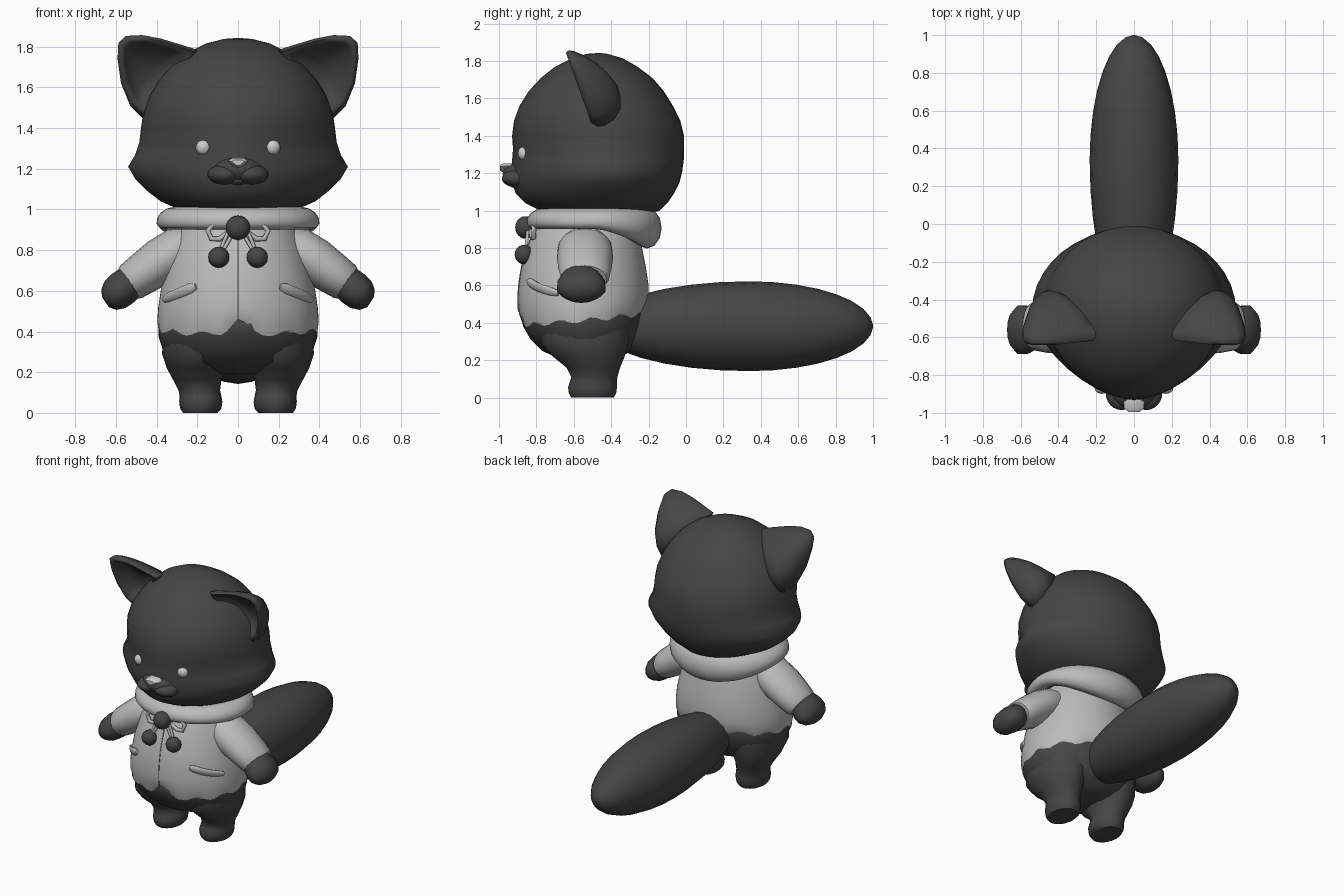
import bpy, bmesh, math
from mathutils import Vector

def material(name, v):
    m = bpy.data.materials.new(name)
    m.diffuse_color = (v, v, v, 1)
    return m

FUR = material("dark fur", 0.06)
CLOTH = material("light cloth", 0.5)
PALE = material("pale face detail", 0.6)
SEAM = material("seam grey", 0.2)
TAU = 2 * math.pi

def loft(name, rings, mat, closed=False, angle=50):
    """Skin a list of equal rings; ends are capped unless the loft is closed."""
    bm = bmesh.new()
    rows = [[bm.verts.new(p) for p in r] for r in rings]
    n = len(rows[0])
    pairs = list(zip(rows, rows[1:])) + ([(rows[-1], rows[0])] if closed else [])
    for a, b in pairs:
        for i in range(n):
            j = (i + 1) % n
            bm.faces.new((a[i], a[j], b[j], b[i]))
    if not closed:
        bm.faces.new(rows[0][::-1])
        bm.faces.new(rows[-1])
    bmesh.ops.recalc_face_normals(bm, faces=bm.faces)
    me = bpy.data.meshes.new(name)
    bm.to_mesh(me)
    bm.free()
    me.materials.append(mat)
    ob = bpy.data.objects.new(name, me)
    bpy.context.collection.objects.link(ob)
    bpy.ops.object.select_all(action='DESELECT')
    ob.select_set(True)
    bpy.context.view_layer.objects.active = ob
    bpy.ops.object.shade_smooth_by_angle(angle=math.radians(angle))
    return ob

def ball(name, c, r, mat, seg=20, rows=12, back=None):
    """Ellipsoid along y; 'back' gives a different radius toward -y."""
    rings = []
    for k in range(rows + 1):
        t = math.pi * min(max(k / rows, 0.01), 0.99)
        ry = back if back and t < math.pi / 2 else r[1]
        rings.append([(c[0] + r[0] * math.sin(t) * math.cos(TAU * i / seg),
                       c[1] - ry * math.cos(t),
                       c[2] + r[2] * math.sin(t) * math.sin(TAU * i / seg)) for i in range(seg)])
    return loft(name, rings, mat, angle=80)

def tube(name, pts, ra, rb, mat, seg=10):
    """Tube in the front plane; ra lies across the path, rb is depth (numbers or lists)."""
    pts = [Vector(p) for p in pts]
    rings = []
    for k, p in enumerate(pts):
        d = (pts[min(k + 1, len(pts) - 1)] - pts[max(k - 1, 0)]).normalized()
        side = Vector((0, 1, 0)).cross(d).normalized()
        deep = d.cross(side)
        a = ra[k] if isinstance(ra, list) else ra
        b = rb[k] if isinstance(rb, list) else rb
        rings.append([p + side * a * math.cos(TAU * i / seg) + deep * b * math.sin(TAU * i / seg)
                      for i in range(seg)])
    return loft(name, rings, mat)

def sample(prof, z):
    """Interpolate a profile of (z, half width, front y, back y, front exponent)."""
    for a, b in zip(prof, prof[1:]):
        if z <= b[0]:
            t = max(0, (z - a[0]) / (b[0] - a[0]))
            return [u + (v - u) * t for u, v in zip(a, b)]
    return list(prof[-1])

def section(row, ymid, seg):
    z, w, yf, yb, p = row
    out = []
    for i in range(seg):
        s, c = math.sin(TAU * i / seg), math.cos(TAU * i / seg)   # i = 0 faces front
        e = p if c > 0 else 2
        x = w * math.copysign(abs(s) ** (2 / e), s)
        y = ymid + ((yf - ymid) if c > 0 else (yb - ymid)) * abs(c) ** (2 / e)
        out.append(Vector((x, y, z)))
    return out

def front_y(prof, ymid, x, z):
    _, w, yf, _, p = sample(prof, z)
    return ymid + (yf - ymid) * max(0, 1 - (abs(x) / w) ** p) ** (1 / p)

# Head with pointed cheeks
HEAD = [(0.97, 0.20, -0.68, -0.25, 2), (1.00, 0.29, -0.78, -0.14, 1.9), (1.04, 0.38, -0.86, -0.10, 1.8),
        (1.09, 0.445, -0.91, -0.065, 1.7), (1.15, 0.505, -0.93, -0.035, 1.65), (1.21, 0.54, -0.935, -0.02, 1.6),
        (1.27, 0.505, -0.93, -0.012, 1.65), (1.33, 0.485, -0.925, -0.01, 1.7), (1.40, 0.477, -0.93, -0.01, 1.8),
        (1.48, 0.465, -0.92, -0.03, 1.9), (1.56, 0.435, -0.89, -0.07, 2), (1.64, 0.385, -0.84, -0.12, 2),
        (1.71, 0.325, -0.775, -0.18, 2), (1.77, 0.25, -0.70, -0.26, 2), (1.815, 0.16, -0.61, -0.34, 2),
        (1.838, 0.07, -0.53, -0.42, 2), (1.842, 0.02, -0.48, -0.45, 2)]
loft("head", [section(r, -0.46, 40) for r in HEAD], FUR, angle=80)

# Muzzle, nose
ball("muzzle", (0, -0.87, 1.195), (0.125, 0.11, 0.07), FUR)
for s in (-1, 1):
    ball("muzzle_lobe", (s * 0.065, -0.895, 1.172), (0.085, 0.09, 0.05), FUR)
ball("chin", (0, -0.88, 1.145), (0.06, 0.07, 0.03), FUR)
NOSE = [(-0.052, 1.238), (-0.03, 1.252), (0.03, 1.252), (0.052, 1.238), (0.02, 1.212), (0, 1.203), (-0.02, 1.212)]
loft("nose", [[(x * f, y, 1.232 + (z - 1.232) * f) for x, z in NOSE]
              for f, y in ((1, -0.93), (1, -0.975), (0.6, -0.995))], PALE)

# Ears: cupped front, rounded back
EAR = [(0.47, 1.45), (0.53, 1.51), (0.575, 1.62), (0.592, 1.74), (0.588, 1.82), (0.55, 1.853),
       (0.47, 1.857), (0.38, 1.84), (0.28, 1.81), (0.20, 1.785), (0.26, 1.66), (0.36, 1.52)]
for s in (-1, 1):
    rings = []
    # (scale, depth behind the tilted ear plane)
    for f, d in ((0.15, 0.10), (0.5, 0.085), (0.74, 0.03), (0.82, 0.005), (0.92, 0.0),
                 (1.0, 0.03), (0.97, 0.07), (0.84, 0.13), (0.6, 0.185), (0.3, 0.21), (0.08, 0.215)):
        ring = []
        for x, z in EAR:
            px, pz = 0.43 + (x - 0.43) * f, 1.69 + (z - 1.69) * f
            thin = 1 - 0.35 * max(0, (pz - 1.66) / 0.2)
            ring.append((s * px, -0.50 - 0.36 * (pz - 1.45) + d * thin, pz))
        rings.append(ring)
    loft("ear", rings, FUR, angle=80)

# Eyes
for s in (-1, 1):
    y = front_y(HEAD, -0.46, 0.17, 1.305)
    ball("eye", (s * 0.17, y + 0.01, 1.305), (0.038, 0.03, 0.037), PALE)

# Jacket with a scalloped hem that rises to a notch at the front and toward the back
COAT = [(0.38, 0.392, -0.875, -0.225, 2.1), (0.45, 0.397, -0.895, -0.21, 2.1), (0.52, 0.392, -0.90, -0.20, 2.1),
        (0.60, 0.380, -0.895, -0.20, 2.1), (0.70, 0.358, -0.88, -0.215, 2.1), (0.80, 0.33, -0.85, -0.235, 2),
        (0.88, 0.295, -0.82, -0.25, 2), (0.96, 0.25, -0.78, -0.28, 2)]
rings = [section(r, -0.54, 64) for r in COAT]
for i, p in enumerate(rings[0]):
    p.z = 0.385 + 0.055 * (p.y + 0.88) / 0.66 + 0.012 * math.sin(i * TAU / 5.3)
    if p.y < -0.6:
        p.z += 0.065 * max(0, 1 - abs(p.x) / 0.11) ** 1.5
for i, p in enumerate(rings[1]):
    p.z = max(p.z, rings[0][i].z + 0.02)
loft("jacket", rings, CLOTH)

# Front seam
zs = [0.46 + 0.05 * k for k in range(9)]
loft("front_seam", [[(dx, front_y(COAT, -0.54, 0, z) + dy, z) for dx, dy in
                     ((-0.004, 0.004), (-0.004, -0.003), (0.004, -0.003), (0.004, 0.004))] for z in zs], SEAM)

# Slanted pocket flaps following the jacket surface
for s in (-1, 1):
    pts = []
    for k in range(7):
        x, z = 0.205 + 0.155 * k / 6, 0.622 - 0.065 * k / 6
        pts.append((s * x, front_y(COAT, -0.54, x, z), z))
    tube("pocket", pts, [0.016] + [0.027] * 5 + [0.016], 0.014, CLOTH)

# Collar with a hood drooping at the back
rings = []
for k in range(40):
    a = TAU * k / 40
    s, c = math.sin(a), -math.cos(a)                  # c = -1 front, +1 back
    b = max(0, c) ** 1.5
    h, t = 0.055 + 0.055 * b, 0.06 + 0.02 * b
    zc = 0.957 - 0.05 * b
    ymid, ry = -0.49, (0.28 if c > 0 else 0.30)
    ring = []
    for i in range(12):
        q = TAU * i / 12
        lean = 0.02 * math.sin(q)
        r = t * math.cos(q) - lean * (1 - b)
        ring.append((s * (0.338 + r), ymid + c * (ry + r), zc + h * math.sin(q)))
    rings.append(ring)
loft("hood_collar", rings, CLOTH, closed=True)

# Bow loops, cords and pompoms
ball("pompom", (0, -0.858, 0.91), (0.06, 0.055, 0.06), FUR)
for s in (-1, 1):
    loop = [(0.03, 0.905), (0.07, 0.935), (0.12, 0.93), (0.148, 0.895), (0.13, 0.855), (0.09, 0.855), (0.03, 0.9)]
    tube("bow_loop", [(s * x, -0.835 + 0.15 * x, z) for x, z in loop], 0.013, 0.013, CLOTH)
    for dx in (0, 0.028):
        tube("cord", [(s * (0.02 + dx), -0.845, 0.89), (s * (0.055 + dx * 0.7), -0.852, 0.83),
                      (s * 0.095, -0.86, 0.765)], 0.009, 0.009, CLOTH)
    ball("hanging_pompom", (s * 0.095, -0.866, 0.765), (0.052, 0.05, 0.052), FUR)

# Sleeves and hands
for s in (-1, 1):
    arm = [(0.20, 0.84), (0.29, 0.80), (0.38, 0.745), (0.46, 0.69), (0.525, 0.645), (0.545, 0.633)]
    tube("sleeve", [(s * x, -0.54, z) for x, z in arm], [0.085, 0.115, 0.115, 0.105, 0.096, 0.085],
         [0.11, 0.145, 0.15, 0.142, 0.13, 0.115], CLOTH, 20)
    hand = [(0.50, 0.66), (0.535, 0.638), (0.57, 0.61), (0.605, 0.58), (0.635, 0.556), (0.652, 0.545)]
    tube("hand", [(s * x, -0.56, z) for x, z in hand], [0.07, 0.085, 0.088, 0.083, 0.062, 0.03],
         [0.09, 0.11, 0.13, 0.132, 0.10, 0.05], FUR, 14)

# Hips and legs
HIPS = [(0.19, 0.13, -0.60, -0.40, 2), (0.21, 0.22, -0.68, -0.35, 2), (0.25, 0.31, -0.77, -0.30, 2),
        (0.31, 0.37, -0.83, -0.26, 2), (0.38, 0.392, -0.87, -0.23, 2.1), (0.45, 0.392, -0.888, -0.217, 2.1),
        (0.50, 0.37, -0.86, -0.23, 2.1)]
loft("hips", [section(r, -0.54, 40) for r in HIPS], FUR)
LEG = [(0.008, 0.185, -0.50, 0.085, 0.115), (0.022, 0.183, -0.50, 0.102, 0.128), (0.055, 0.183, -0.50, 0.106, 0.133),
       (0.085, 0.185, -0.495, 0.103, 0.128), (0.11, 0.19, -0.49, 0.102, 0.125), (0.16, 0.20, -0.495, 0.118, 0.145),
       (0.22, 0.205, -0.52, 0.145, 0.195), (0.29, 0.205, -0.54, 0.168, 0.235), (0.36, 0.20, -0.54, 0.17, 0.24)]
for s in (-1, 1):
    loft("leg", [[(s * (cx + rx * math.cos(TAU * i / 18)), cy + ry * math.sin(TAU * i / 18),
                   z - (0.008 if z < 0.01 else 0)) for i in range(18)] for z, cx, cy, rx, ry in LEG], FUR)

# Tail
ball("tail", (0, 0.34, 0.382), (0.235, 0.66, 0.24), FUR, 20, 16, back=0.82)
